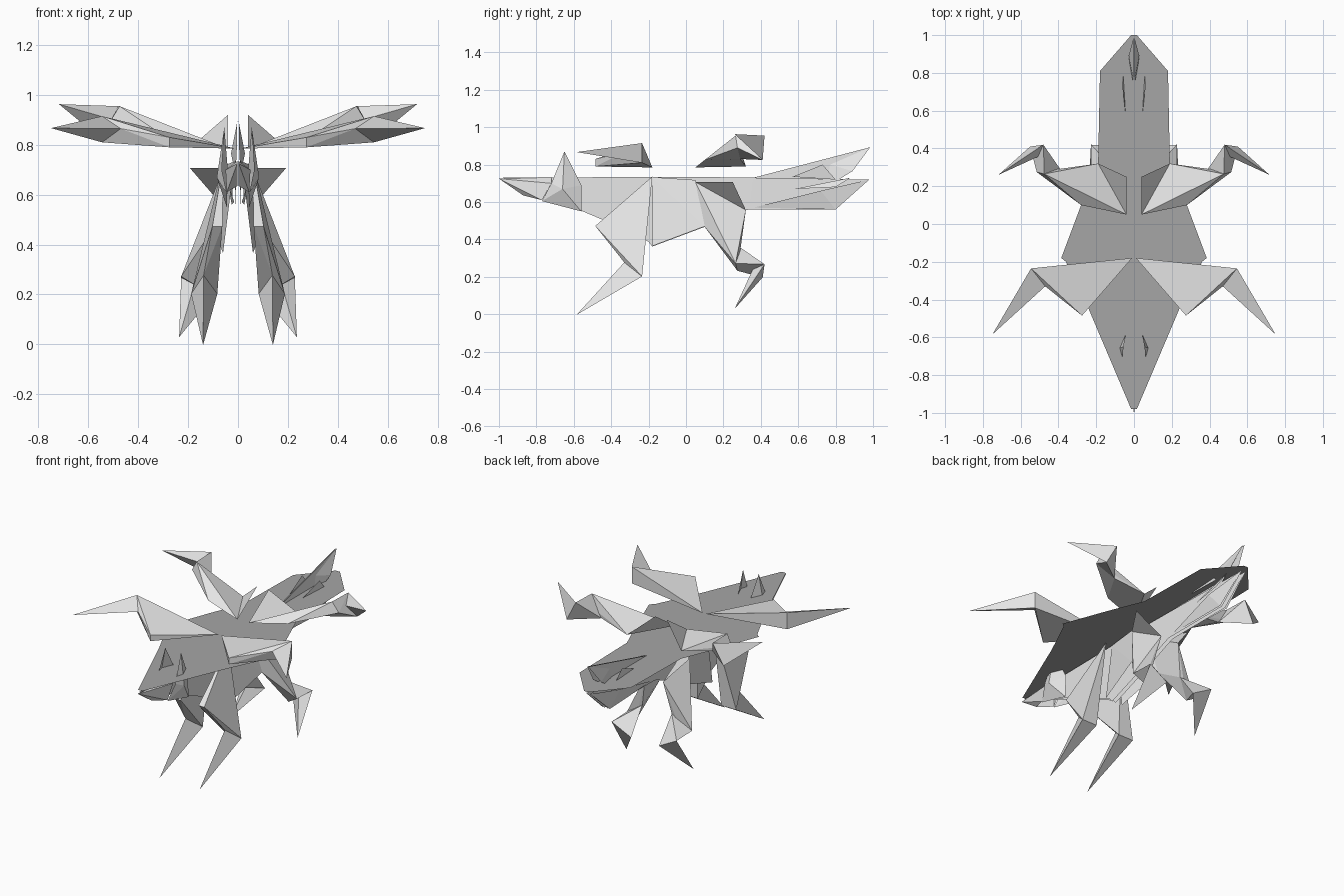
import bpy, bmesh

if "Cube" in bpy.data.objects:
    bpy.data.objects.remove(bpy.data.objects["Cube"])

PX, PZ = 0.01, 0.737      # fold axis beside the spine
SPINE_Z = 0.74


def material(name, value):
    m = bpy.data.materials.new(name)
    m.diffuse_color = (value, value, value, 1)
    m.use_nodes = True
    m.node_tree.nodes["Principled BSDF"].inputs["Base Color"].default_value = m.diffuse_color
    return m


light = material("light_grey", 0.8)
mid = material("mid_grey", 0.38)


def fold(p):
    """Turn a point of the right half down by a quarter turn about the spine."""
    x, y, z = p
    return (PX + z - PZ, y, PZ - (x - PX))


def finish(name, bm, mat):
    me = bpy.data.meshes.new(name)
    bm.to_mesh(me)
    bm.free()
    me.materials.append(mat)
    ob = bpy.data.objects.new(name, me)
    bpy.context.collection.objects.link(ob)
    return ob


def flip(p):
    return (-p[0], p[1], p[2])


def hulls(name, groups, mat=light):
    """Closed faceted pieces, one object on each side."""
    for side in ("right", "left"):
        bm = bmesh.new()
        for pts in groups:
            vs = [bm.verts.new(p if side == "right" else flip(p)) for p in pts]
            bmesh.ops.convex_hull(bm, input=vs)
        bmesh.ops.recalc_face_normals(bm, faces=bm.faces)
        finish(side + "_" + name, bm, mat)


def panels(name, faces, mat=light):
    """Paper-thin facets, one object on each side."""
    for side in ("right", "left"):
        bm = bmesh.new()
        for pts in faces:
            if side == "left":
                pts = [flip(p) for p in reversed(pts)]
            bm.faces.new([bm.verts.new(p) for p in pts])
        bmesh.ops.remove_doubles(bm, verts=bm.verts, dist=0.0005)
        finish(side + "_" + name, bm, mat)


# Half outline of the sheet, from nose to tail
outline = [(0.015, -0.98), (0.24, -0.45), (0.36, -0.2), (0.385, -0.18),
           (0.28, 0.1), (0.19, 0.32), (0.18, 0.81), (0.015, 1.0)]

# Flat sheet: two halves and the narrow spine strip between them
half = [(x, y, SPINE_Z) for x, y in outline]
panels("flat_sheet", [half], mid)
bm = bmesh.new()
strip = [half[0], half[-1], flip(half[-1]), flip(half[0])]
bm.faces.new([bm.verts.new(p) for p in strip])
finish("spine_strip", bm, mid)

# Folded body side, with an outer panel bulging towards the hind legs
side = [(0.005, -0.98, SPINE_Z - 0.01)]
side += [fold((x, y, SPINE_Z)) for x, y in outline[1:6]]
side += [(0.012, 0.34, 0.56), (0.012, 0.36, 0.73), (0.012, 0.0, 0.735)]
panels("folded_body", [side])
top_a, top_b = (0.014, -0.18, 0.733), (0.055, 0.05, 0.718)
low_a, low_b = (0.06, -0.18, 0.365), (0.1, 0.1, 0.47)
panels("folded_flank", [[top_a, low_a, low_b], [top_a, low_b, top_b]])
panels("folded_tail", [[(0.012, 0.36, 0.73), (0.012, 0.33, 0.56),
                        (0.012, 0.8, 0.56), (0.012, 0.98, 0.72)]])

# Limb points in the open pose
shoulder = (0.01, -0.18, 0.785)
knee_top, knee_low = (0.545, -0.235, 0.915), (0.545, -0.235, 0.81)
knee_in, fore_tip = (0.47, -0.33, 0.865), (0.75, -0.585, 0.867)
elbow_top, elbow_low = (0.275, -0.485, 0.83), (0.275, -0.485, 0.79)

hip, flap = (0.04, 0.05, 0.785), (0.04, 0.25, 0.92)
rump, thigh = (0.19, 0.32, 0.79), (0.28, 0.1, 0.825)
shank_a, shank_b = (0.475, 0.265, 0.955), (0.39, 0.29, 0.83)
shank_c, shank_d = (0.515, 0.275, 0.89), (0.467, 0.36, 0.88)
heel_top, heel_low = (0.48, 0.42, 0.955), (0.55, 0.41, 0.825)
heel_in, hind_tip = (0.5, 0.36, 0.9), (0.718, 0.26, 0.963)

limbs = {
    "front_thigh": [[shoulder, knee_top, knee_low, knee_in, elbow_top, elbow_low]],
    "front_shin": [[knee_top, knee_low, knee_in, fore_tip]],
    "hind_thigh": [[hip, rump, thigh, shank_a, shank_b, shank_c]],
    "hind_shin": [[shank_a, shank_b, shank_c, shank_d, heel_top, heel_low]],
    "hind_foot": [[heel_top, heel_low, heel_in, hind_tip]],
}
hip_flap = [[hip, rump, flap]]

# The same limbs spread open above the sheet and folded down below it
for name, groups in limbs.items():
    hulls("open_" + name, groups)
    hulls("folded_" + name, [[fold(p) for p in g] for g in groups])
panels("open_hip_flap", hip_flap)
panels("folded_hip_flap", [[fold(p) for p in f] for f in hip_flap])

# Snout and jaw
hulls("snout", [[(0.003, -1.0, 0.725), (0.003, -0.87, 0.635), (0.045, -0.77, 0.61),
                 (0.05, -0.72, 0.7), (0.003, -0.72, 0.735)]])

# Ears with a raised outer crease
tip, front, back = (0.055, -0.65, 0.87), (0.065, -0.72, 0.7), (0.04, -0.56, 0.69)
crease, jaw, neck = (0.085, -0.66, 0.67), (0.045, -0.77, 0.605), (0.045, -0.56, 0.55)
panels("ear", [[tip, front, crease], [tip, crease, back],
               [front, jaw, crease], [jaw, neck, crease], [neck, back, crease]])

# Tail spike: a thin upright blade with a small fold near its tip
blade_tip, blade_fold = (0.003, 0.985, 0.893), (0.028, 0.89, 0.765)
panels("tail_spike", [[(0.003, 0.36, 0.73), (0.003, 0.7, 0.68), (0.003, 0.78, 0.735),
                       blade_tip],
                      [blade_tip, (0.004, 0.77, 0.8), blade_fold],
                      [(0.004, 0.77, 0.8), (0.01, 0.75, 0.68), blade_fold]])

# Tail fins
fin_root, fin_peak, fin_end = (0.025, 0.58, 0.67), (0.062, 0.73, 0.8), (0.045, 0.88, 0.73)
lower, ridge = (0.025, 0.8, 0.56), (0.045, 0.72, 0.66)
panels("tail_fin", [[fin_root, (0.05, 0.8, 0.68), fin_end],
                    [(0.043, 0.57, 0.735), (0.055, 0.8, 0.72), fin_peak],
                    [(0.015, 0.36, 0.57), lower, ridge],
                    [lower, (0.015, 0.98, 0.72), ridge]])
